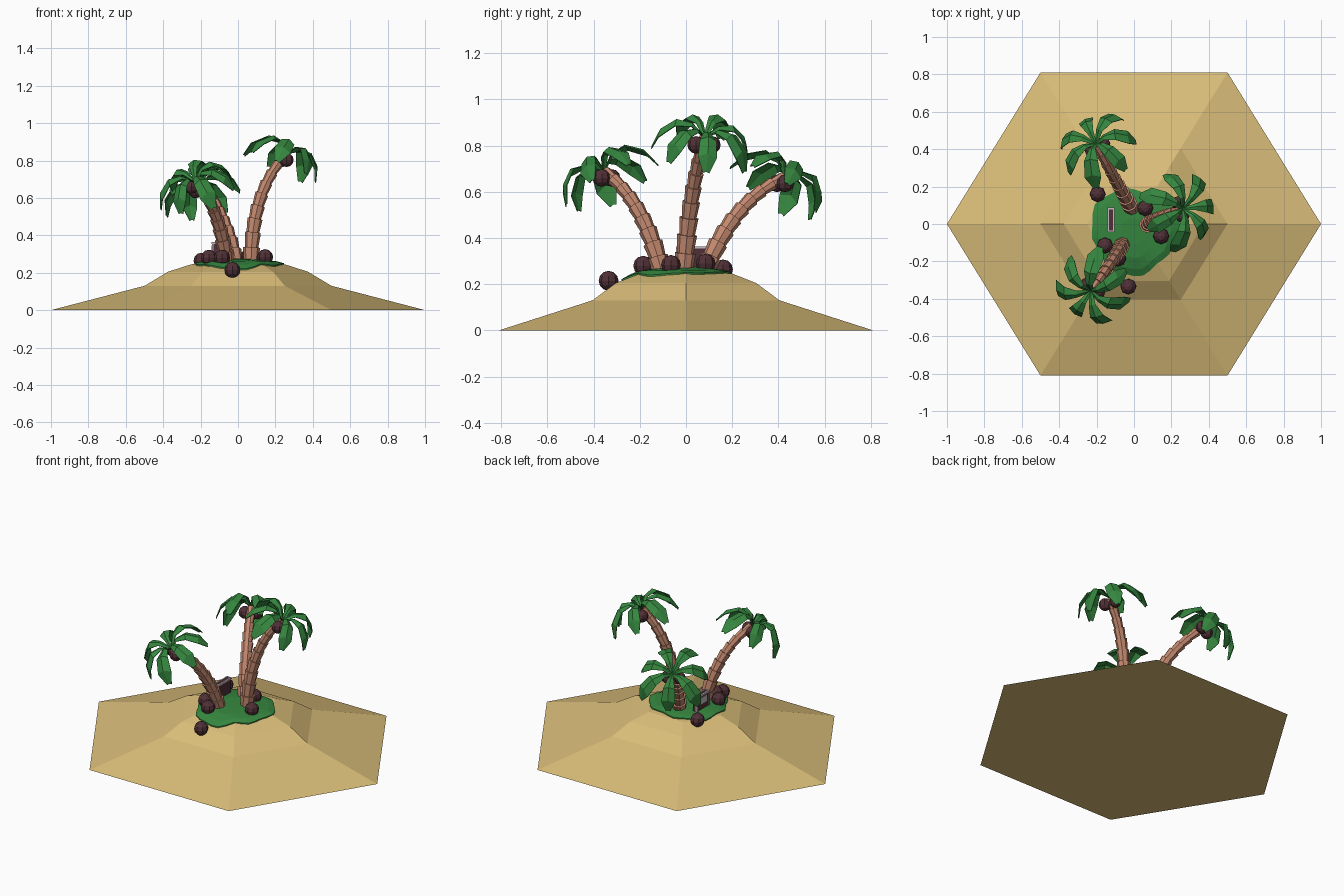
import bpy, bmesh, math
from mathutils import Vector, Matrix

old = bpy.data.objects.get("Cube")
if old:
    bpy.data.objects.remove(old, do_unlink=True)


def material(name, rgb):
    m = bpy.data.materials.new(name)
    m.use_nodes = True
    m.diffuse_color = (*rgb, 1)
    m.node_tree.nodes["Principled BSDF"].inputs["Base Color"].default_value = (*rgb, 1)
    return m


SAND = material("sand", (0.70, 0.51, 0.19))
GREEN = material("leaf green", (0.036, 0.24, 0.05))
BARK = material("bark", (0.55, 0.25, 0.16))
HUSK = material("dark husk", (0.08, 0.03, 0.038))
TRIM = material("pale trim", (0.58, 0.50, 0.54))


def finish(name, bm, mat, outward=True):
    if outward:
        bmesh.ops.recalc_face_normals(bm, faces=bm.faces)
    mesh = bpy.data.meshes.new(name)
    bm.to_mesh(mesh)
    bm.free()
    mesh.materials.append(mat)
    obj = bpy.data.objects.new(name, mesh)
    bpy.context.collection.objects.link(obj)
    return obj


def loft(bm, rings, closed=True):
    """Skin a list of point rings with quads and return the vertex rings."""
    loops = [[bm.verts.new(p) for p in ring] for ring in rings]
    for a, b in zip(loops, loops[1:]):
        n = len(a)
        for i in range(n if closed else n - 1):
            j = (i + 1) % n
            bm.faces.new((a[i], a[j], b[j], b[i]))
    return loops


# Sand island: stacked six-sided rings
STEPS = [(1.0, 0.0), (0.5, 0.13), (0.375, 0.205), (0.25, 0.245), (0.0, 0.265)]
SQUASH = 0.81 / math.sin(math.pi / 3)


def sand_height(x, y):
    d = max(abs(x * math.cos(a) + y / SQUASH * math.sin(a))
            for a in (math.pi / 6, math.pi / 2, math.pi * 5 / 6)) / math.cos(math.pi / 6)
    for (r0, z0), (r1, z1) in zip(STEPS, STEPS[1:]):
        if d >= r1:
            return z0 + (z1 - z0) * (r0 - d) / (r0 - r1)


bm = bmesh.new()
rings = [[(r * math.cos(k * math.pi / 3), r * SQUASH * math.sin(k * math.pi / 3), z)
          for k in range(6)] for r, z in STEPS[:-1]]
loops = loft(bm, rings)
bm.faces.new(loops[0])
tip = bm.verts.new((0, 0, STEPS[-1][1]))
for k in range(6):
    bm.faces.new((loops[-1][k], loops[-1][(k + 1) % 6], tip))
finish("sand_island", bm, SAND)

# Grass patch draped over the top with a wavy rim
bm = bmesh.new()
rings = []
for f, lift in ((1.0, -0.01), (1.0, 0.007), (0.85, 0.013), (0.6, 0.015), (0.3, 0.015)):
    ring = []
    for k in range(32):
        a = k * math.tau / 32
        r = f * (0.232 + 0.013 * math.sin(3 * a + 0.5) + 0.008 * math.sin(8 * a))
        x, y = r * math.cos(a), -0.035 + r * math.sin(a)
        ring.append((x, y, sand_height(x, y) + lift))
    rings.append(ring)
loops = loft(bm, rings)
bm.faces.new(loops[-1])
finish("grass_patch", bm, GREEN)


def coconut(name, pos, radius=0.043):
    bm = bmesh.new()
    bmesh.ops.create_uvsphere(bm, u_segments=8, v_segments=6, radius=radius)
    bmesh.ops.translate(bm, verts=bm.verts, vec=pos)
    finish(name, bm, HUSK)


def trunk(name, base, bend, top, count=9, sides=8):
    """Curved trunk of stacked pieces, each flaring upwards."""
    def point(t):
        return base * (1 - t) ** 2 + bend * 2 * t * (1 - t) + top * t * t

    def ring(t, radius):
        axis = (bend - base) * (1 - t) + (top - bend) * t
        turn = Vector((0, 0, 1)).rotation_difference(axis)
        return [point(t) + turn @ Vector((radius * math.cos(k * math.tau / sides),
                                          radius * math.sin(k * math.tau / sides), 0))
                for k in range(sides)]

    bm = bmesh.new()
    rings = []
    for i in range(count):
        r = 0.043 - 0.02 * i / count
        rings += [ring(i / count, r * 0.88), ring((i + 1) / count, r * 1.06)]
    loops = loft(bm, rings)
    bm.faces.new(loops[0])
    bm.faces.new(loops[-1])
    finish(name, bm, BARK)


# Frond sections: distance out, height, half width
FROND = [(0.0, 0.0, 0.006), (0.06, 0.05, 0.018), (0.125, 0.055, 0.036),
         (0.185, 0.0, 0.043), (0.21, -0.08, 0.014)]


def crown(name, pos, axis, phase, count=7):
    tilt = Vector((0, 0, 1)).rotation_difference(axis).to_matrix()
    bm = bmesh.new()
    for k in range(count):
        spin = tilt @ Matrix.Rotation(phase + k * math.tau / count, 3, "Z")
        size = 1.06 if k % 2 else 0.96
        loft(bm, [[pos + spin @ (size * Vector((d, s * w, h - 0.45 * w * abs(s))))
                   for s in (-1, 0, 1)] for d, h, w in FROND], closed=False)
    obj = finish(name, bm, GREEN, outward=False)
    mod = obj.modifiers.new("thickness", "SOLIDIFY")
    mod.thickness = 0.004
    mod.offset = 0


# Three palms: base, bend, top, turn of the fronds
PALMS = {
    "front_palm": ((-0.06, -0.105, 0.25), (-0.10, -0.18, 0.56), (-0.225, -0.35, 0.685), 0.5),
    "back_palm": ((-0.01, 0.08, 0.25), (-0.08, 0.20, 0.56), (-0.20, 0.42, 0.66), 0.2),
    "tall_palm": ((0.07, -0.01, 0.25), (0.07, 0.02, 0.64), (0.255, 0.08, 0.83), 0.1),
}
for name, (base, bend, top, phase) in PALMS.items():
    base, bend, top = Vector(base), Vector(bend), Vector(top)
    trunk(name + "_trunk", base, bend, top)
    lean = (top - bend).normalized()
    crown(name + "_fronds", top + lean * 0.01, lean + Vector((0, 0, 0.9)), phase)
    side = lean.cross(Vector((0, 0, 1))).normalized()
    for i, s in enumerate((-1, 1)):
        coconut(f"{name}_coconut_{i + 1}",
                top + side * 0.036 * s - lean * 0.01 - Vector((0, 0, 0.02)), 0.038)

# Coconuts lying around
for i, (x, y) in enumerate([(-0.195, 0.16), (0.06, 0.085), (0.145, -0.065),
                            (-0.155, -0.115), (-0.085, -0.185), (-0.03, -0.335)]):
    coconut(f"fallen_coconut_{i + 1}", (x, y, sand_height(x, y) + 0.033))


def box(name, center, size, mat):
    bm = bmesh.new()
    bmesh.ops.create_cube(bm, size=1)
    bmesh.ops.scale(bm, verts=bm.verts, vec=size)
    bmesh.ops.translate(bm, verts=bm.verts, vec=center)
    finish(name, bm, mat)


# Narrow upright case with pale edge trim on its top and back
cx, cy, cz = -0.123, 0.022, 0.315
box("case_body", (cx, cy, cz), (0.028, 0.124, 0.09), HUSK)
for s, tag in ((-1, "front"), (1, "rear")):
    box(f"case_{tag}_post", (cx - 0.012, cy + s * 0.061, cz), (0.01, 0.01, 0.094), TRIM)
    box(f"case_{tag}_top_end", (cx, cy + s * 0.061, cz + 0.044), (0.034, 0.009, 0.009), TRIM)
    box(f"case_{tag}_rail", (cx + s * 0.014, cy, cz + 0.044), (0.007, 0.13, 0.009), TRIM)
box("case_back_panel", (cx - 0.015, cy, cz + 0.01), (0.006, 0.07, 0.04), TRIM)
